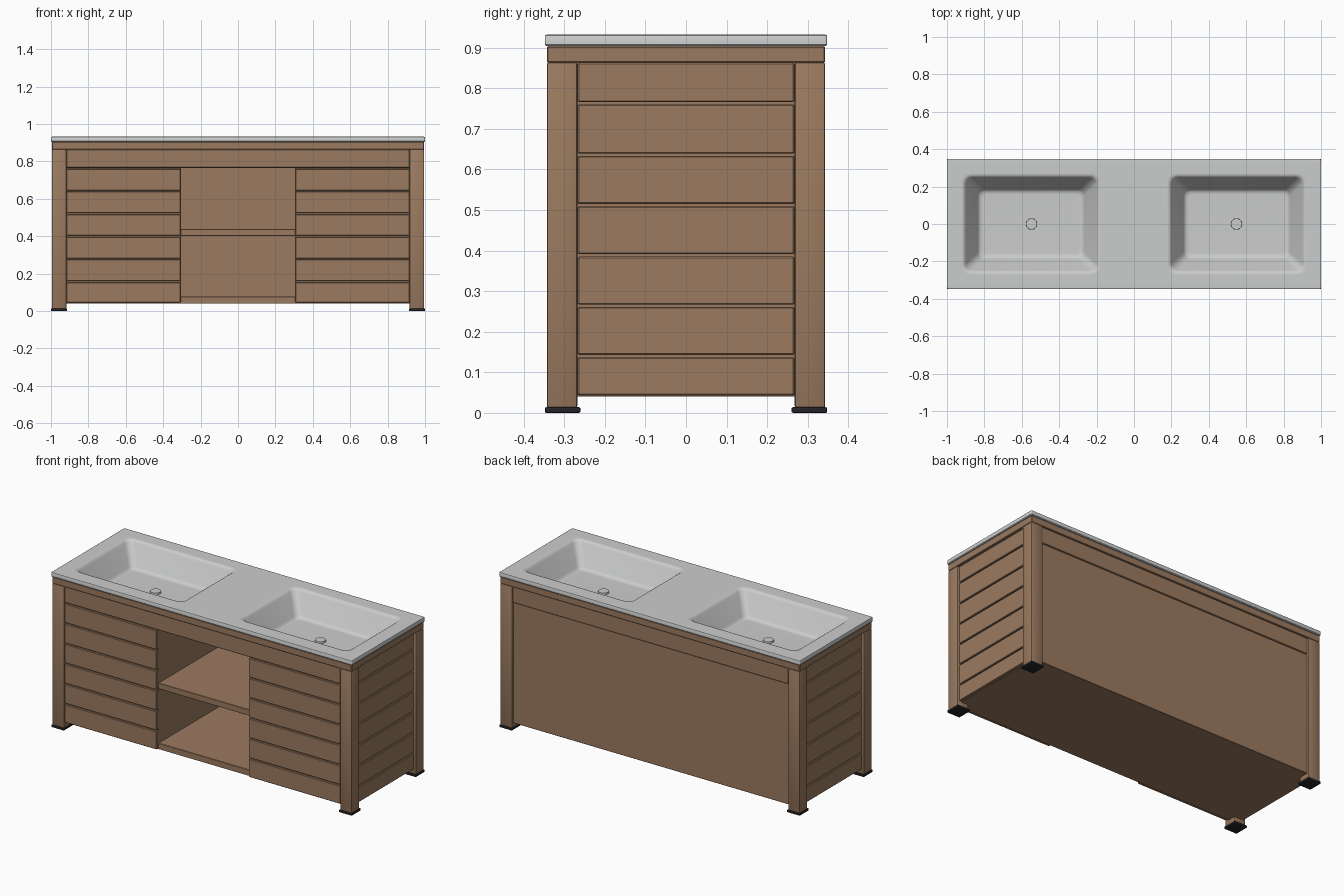
import bpy, bmesh, math

if "Cube" in bpy.data.objects:
    bpy.data.objects.remove(bpy.data.objects["Cube"])


def material(name, rgb):
    m = bpy.data.materials.new(name)
    m.diffuse_color = (*rgb, 1)
    m.use_nodes = True
    m.node_tree.nodes["Principled BSDF"].inputs["Base Color"].default_value = m.diffuse_color
    return m


WOOD = material("brown wood", (0.33, 0.197, 0.117))
STONE = material("light grey basin", (0.60, 0.61, 0.605))
RUBBER = material("black foot", (0.018, 0.018, 0.018))


def finish(name, bm, mat):
    me = bpy.data.meshes.new(name)
    bm.to_mesh(me)
    bm.free()
    me.materials.append(mat)
    ob = bpy.data.objects.new(name, me)
    bpy.context.collection.objects.link(ob)
    bpy.ops.object.select_all(action='DESELECT')
    ob.select_set(True)
    bpy.context.view_layer.objects.active = ob
    bpy.ops.object.shade_smooth_by_angle(angle=math.radians(30))
    return ob


def box(name, x, y, z, mat=WOOD, bevel=0.003, segs=1):
    """Box from (min, max) ranges with small eased edges."""
    bm = bmesh.new()
    bmesh.ops.create_cube(bm, size=1)
    for v in bm.verts:
        v.co = [(a + b) / 2 + c * (b - a) for (a, b), c in zip((x, y, z), v.co)]
    if bevel:
        bmesh.ops.bevel(bm, geom=bm.edges[:], offset=bevel, segments=segs,
                        profile=0.5, affect='EDGES')
    return finish(name, bm, mat)


def span(s, a, b):
    """Range a..b mirrored by sign s."""
    return (a, b) if s > 0 else (-b, -a)


def ring(bm, cx, hx, hy, r, z, n=5):
    """Rounded rectangle loop of vertices."""
    vs = []
    for k, (sx, sy) in enumerate(((1, 1), (-1, 1), (-1, -1), (1, -1))):
        for i in range(n + 1):
            a = math.pi / 2 * (k + i / n)
            vs.append(bm.verts.new((cx + sx * (hx - r) + r * math.cos(a),
                                    sy * (hy - r) + r * math.sin(a), z)))
    return vs


def bridge(bm, a, b):
    for i in range(len(a)):
        j = (i + 1) % len(a)
        bm.faces.new((a[i], a[j], b[j], b[i]))


def loop_edges(bm, vs):
    return [bm.edges.get((vs[i], vs[i - 1])) for i in range(len(vs))]


# countertop with two moulded basins
TOP = 0.932
bm = bmesh.new()
outer = [ring(bm, 0, hx, hy, r, z) for hx, hy, r, z in (
    (0.990, 0.338, 0.004, TOP), (0.995, 0.343, 0.005, TOP),
    (0.9985, 0.3465, 0.006, TOP - 0.0015), (1.0, 0.348, 0.006, TOP - 0.005),
    (1.0, 0.348, 0.006, 0.908), (0.997, 0.345, 0.006, 0.904),
    (0.900, 0.300, 0.006, 0.904))]
for a, b in zip(outer, outer[1:]):
    bridge(bm, a, b)
edges = loop_edges(bm, outer[0])
for cx in (-0.55, 0.55):
    basin = [ring(bm, cx, hx, hy, r, z) for hx, hy, r, z in (
        (0.376, 0.273, 0.050, TOP), (0.370, 0.267, 0.046, TOP),
        (0.362, 0.259, 0.042, TOP - 0.002), (0.355, 0.252, 0.040, TOP - 0.007),
        (0.349, 0.247, 0.038, TOP - 0.016), (0.286, 0.187, 0.034, 0.814),
        (0.281, 0.182, 0.032, 0.806), (0.274, 0.175, 0.030, 0.800),
        (0.264, 0.165, 0.026, 0.797), (0.255, 0.156, 0.022, 0.7965))]
    for a, b in zip(basin, basin[1:]):
        bridge(bm, a, b)
    bm.faces.new(basin[-1])
    edges += loop_edges(bm, basin[0])
fill = bmesh.ops.triangle_fill(bm, use_beauty=True, use_dissolve=False,
                               edges=edges, normal=(0, 0, 1))
bmesh.ops.recalc_face_normals(bm, faces=bm.faces[:])
bm.normal_update()
flat = [g for g in fill["geom"] if isinstance(g, bmesh.types.BMFace)]
if flat and flat[0].normal.z < 0:
    bmesh.ops.reverse_faces(bm, faces=bm.faces[:])
finish("countertop_with_basins", bm, STONE)

# drain caps
for s in (-1, 1):
    bm = bmesh.new()
    bmesh.ops.create_cone(bm, cap_ends=True, segments=32, radius1=0.030,
                          radius2=0.029, depth=0.012)
    bmesh.ops.translate(bm, verts=bm.verts[:], vec=(s * 0.548, 0, 0.801))
    finish("drain_cap", bm, STONE)

# apron frame under the countertop
for s in (-1, 1):
    box("apron_long", (-0.995, 0.995), span(s, 0.268, 0.343), (0.863, 0.904))
    box("apron_end", span(s, 0.92, 0.995), (-0.343, 0.343), (0.863, 0.904))

# legs and feet
for sx in (-1, 1):
    for sy in (-1, 1):
        box("leg", span(sx, 0.918, 0.995), span(sy, 0.268, 0.343),
            (0.012, 0.864), bevel=0.005, segs=2)
        box("foot", span(sx, 0.914, 1.0), span(sy, 0.260, 0.348),
            (0, 0.014), RUBBER, 0.004, 2)

# slatted end panels, drawer boards and their backing
levels = (0.040, 0.140, 0.264, 0.388, 0.512, 0.636, 0.763)
fronts = (0.042, 0.157, 0.278, 0.400, 0.520, 0.642, 0.763)
GAP = 0.003
for s in (-1, 1):
    box("end_backing", span(s, 0.945, 0.965), (-0.27, 0.27), (0.042, 0.864), bevel=0)
    for a, b in zip(levels, levels[1:] + (0.866,)):
        box("end_slat", span(s, 0.960, 0.983), (-0.267, 0.267), (a + GAP, b - GAP))
    box("drawer_backing", span(s, 0.310, 0.92), (-0.320, -0.300), (0.044, 0.864), bevel=0)
    for a, b in zip(fronts, fronts[1:]):
        box("drawer_board", span(s, 0.306, 0.917), (-0.336, -0.316), (a + GAP, b - GAP))
    box("divider", span(s, 0.306, 0.326), (-0.318, 0.310), (0.042, 0.780), bevel=0)

# rails, back panel, shelves and base
box("front_top_rail", (-0.917, 0.917), (-0.336, -0.300), (0.766, 0.864))
box("back_top_rail", (-0.917, 0.917), (0.300, 0.336), (0.766, 0.864))
box("back_panel", (-0.918, 0.918), (0.305, 0.331), (0.040, 0.766), bevel=0.002)
box("niche_ceiling", (-0.31, 0.31), (-0.318, 0.310), (0.766, 0.782), bevel=0)
box("middle_shelf", (-0.308, 0.308), (-0.316, 0.310), (0.402, 0.438), bevel=0.002)
box("bottom_shelf", (-0.308, 0.308), (-0.316, 0.310), (0.042, 0.077), bevel=0.002)
box("base_board", (-0.965, 0.965), (-0.316, 0.325), (0.041, 0.060), bevel=0)
